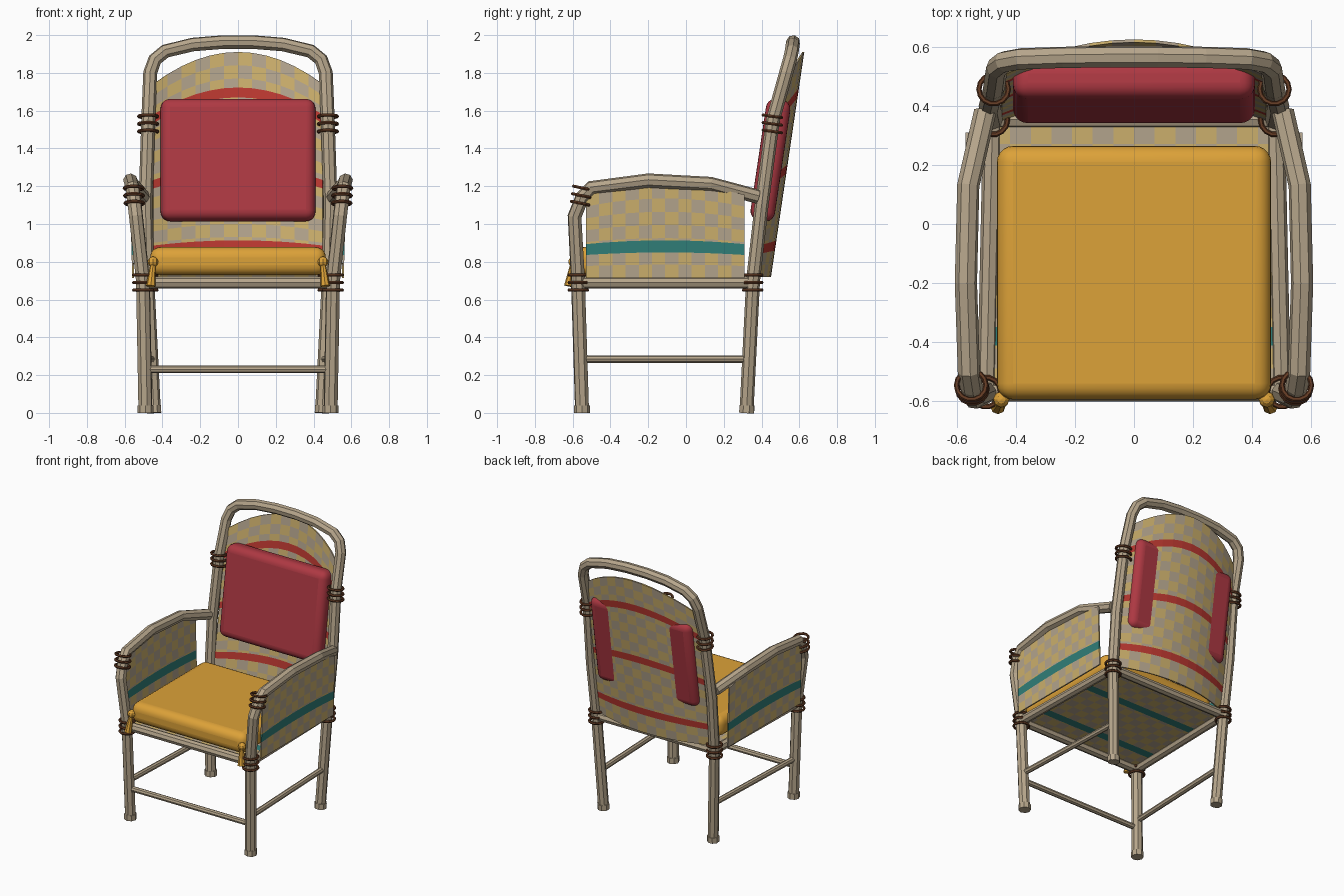
import bpy
from math import radians, floor
from mathutils import Vector

cube = bpy.data.objects.get("Cube")
if cube:
    bpy.data.objects.remove(cube, do_unlink=True)


def material(name, r, g, b):
    m = bpy.data.materials.new(name)
    m.use_nodes = True
    m.diffuse_color = (r, g, b, 1)
    shader = next(n for n in m.node_tree.nodes if n.type == 'BSDF_PRINCIPLED')
    shader.inputs["Base Color"].default_value = (r, g, b, 1)
    shader.inputs["Roughness"].default_value = 0.8
    return m


CANE = material("cane", .47, .38, .26)
STRAW = material("straw yellow", .60, .43, .15)
LINEN = material("linen grey", .45, .37, .265)
TEAL = material("teal stripe", .03, .21, .19)
RED = material("red stripe", .50, .04, .03)
CRIMSON = material("crimson cushion", .42, .04, .055)
GOLD = material("gold cushion", .72, .36, .04)
BROWN = material("brown binding", .13, .045, .018)


def tube(name, points, radius, mat=CANE, sides=8):
    """Faceted rod along a path, turned into a mesh."""
    cu = bpy.data.curves.new(name, 'CURVE')
    cu.dimensions = '3D'
    cu.bevel_depth = radius
    cu.bevel_resolution = (sides - 4) // 2
    cu.use_fill_caps = True
    sp = cu.splines.new('POLY')
    sp.points.add(len(points) - 1)
    for p, co in zip(sp.points, points):
        p.co = (*co, 1)
    sp.use_smooth = False
    ob = bpy.data.objects.new(name, cu)
    bpy.context.collection.objects.link(ob)
    bpy.ops.object.select_all(action='DESELECT')
    ob.select_set(True)
    bpy.context.view_layer.objects.active = ob
    bpy.ops.object.convert(target='MESH')
    ob.data.materials.clear()
    ob.data.materials.append(mat)
    return ob


def mesh_object(name, verts, faces, mats):
    me = bpy.data.meshes.new(name)
    me.from_pydata(verts, [], faces)
    for m in mats:
        me.materials.append(m)
    ob = bpy.data.objects.new(name, me)
    bpy.context.collection.objects.link(ob)
    return ob


def woven_panel(name, surface, nu, nv, stripes, half, stripe_mat):
    """Checked cloth on surface(u, v), with stripes at the given v."""
    us = [i / nu for i in range(nu + 1)]
    vs = [i / nv for i in range(nv + 1)]
    # move out of the way any row line inside a stripe
    vs = [v for v in vs if all(abs(v - s) > half for s in stripes)]
    vs = sorted(vs + [s + d for s in stripes for d in (-half, half)])
    verts = [surface(u, v) for v in vs for u in us]
    w = nu + 1
    faces, kinds = [], []
    for j in range(len(vs) - 1):
        v = (vs[j] + vs[j + 1]) / 2
        for i in range(nu):
            a = j * w + i
            faces.append((a, a + 1, a + w + 1, a + w))
            in_stripe = any(abs(v - s) < half for s in stripes)
            kinds.append(2 if in_stripe else (i + floor(v * nv)) % 2)
    ob = mesh_object(name, verts, faces, (STRAW, LINEN, stripe_mat))
    for poly, kind in zip(ob.data.polygons, kinds):
        poly.material_index = kind
    mod = ob.modifiers.new("cloth thickness", 'SOLIDIFY')
    mod.thickness = .01
    mod.offset = 0
    return ob


def binding(name, centre, tilt=(0, 0, 0), step=(0, 0, .04)):
    """Three stacked wrapping rings."""
    for k in (-1, 0, 1):
        bpy.ops.mesh.primitive_torus_add(
            location=Vector(centre) + k * Vector(step), rotation=tilt,
            major_radius=.05, minor_radius=.009,
            major_segments=14, minor_segments=6)
        ob = bpy.context.object
        ob.name = name
        ob.data.materials.append(BROWN)


def cushion(name, centre, size, bevel, tilt, mat):
    bpy.ops.mesh.primitive_cube_add(size=1, location=centre, rotation=(tilt, 0, 0))
    ob = bpy.context.object
    ob.name = name
    for v in ob.data.vertices:
        v.co = [c * s for c, s in zip(v.co, size)]
    ob.data.materials.append(mat)
    mod = ob.modifiers.new("soft edges", 'BEVEL')
    mod.width = bevel
    mod.segments = 5
    bpy.ops.object.shade_smooth_by_angle(angle=radians(40))
    return ob


# Back legs and the top hoop are one bent cane
half_hoop = [(.445, .32, 0), (.48, .355, .7), (.49, .4, 1.1), (.475, .46, 1.55),
             (.465, .53, 1.8), (.44, .55, 1.87), (.385, .56, 1.915),
             (.24, .565, 1.95), (.08, .567, 1.963)]
hoop = half_hoop + [(-x, y, z) for x, y, z in reversed(half_hoop)]
tube("back_frame", hoop, .037)

for s, side in ((1, "left"), (-1, "right")):
    # Front leg bends over into the armrest
    arm = [(.49, -.55, 0), (.503, -.572, .7), (.54, -.59, 1.04), (.552, -.55, 1.14),
           (.56, -.5, 1.192), (.57, -.2, 1.23), (.562, .13, 1.212), (.505, .38, 1.145)]
    tube("front_leg_and_arm_" + side, [(s * x, y, z) for x, y, z in arm], .038)
    tube("seat_rail_" + side, [(s * .5, -.57, .69), (s * .48, .35, .69)], .032)
    tube("side_stretcher_" + side, [(s * .495, -.56, .285), (s * .46, .335, .285)], .02)
    # Foot collars
    tube("front_foot_" + side, [(s * .49, -.55, 0), (s * .49, -.55, .04)], .042)
    tube("back_foot_" + side, [(s * .446, .321, 0), (s * .447, .323, .04)], .042)
    # Wrapped joints
    binding("front_seat_binding_" + side, (s * .502, -.57, .69))
    binding("back_seat_binding_" + side, (s * .479, .353, .69))
    binding("back_frame_binding_" + side, (s * .476, .457, 1.53), (radians(-8), 0, 0))
    binding("arm_binding_" + side, (s * .55, -.553, 1.15), (radians(-12), 0, 0),
            (s * .002, .006, .04))

    # Woven arm side
    def arm_side(u, v, s=s):
        y = -.53 + .84 * u
        top = 1.205 - .28 * (y + .11) ** 2
        return (s * (.555 + .012 * v), y, .715 + v * (top - .715))
    woven_panel("arm_panel_" + side, arm_side, 12, 7, (.34,), .065, TEAL)

    # Knotted tassel on the seat cushion corner
    bpy.ops.mesh.primitive_uv_sphere_add(segments=8, ring_count=6, radius=.028,
                                         location=(s * .45, -.595, .8))
    knot = bpy.context.object
    knot.name = "tassel_knot_" + side
    knot.data.materials.append(GOLD)
    bpy.ops.mesh.primitive_cone_add(vertices=8, radius1=.026, radius2=.013, depth=.13,
                                    location=(s * .455, -.608, .735),
                                    rotation=(radians(-10), s * radians(-6), 0))
    skirt = bpy.context.object
    skirt.name = "tassel_skirt_" + side
    skirt.data.materials.append(GOLD)

# Cross rails
tube("front_seat_rail", [(-.5, -.57, .69), (.5, -.57, .69)], .032)
tube("back_seat_rail", [(-.48, .355, .69), (.48, .355, .69)], .032)
tube("front_stretcher", [(-.49, -.56, .23), (.49, -.56, .23)], .02)

# Woven seat
woven_panel("seat_panel", lambda u, v: (-.49 + .98 * u, -.56 + .9 * v, .7),
            14, 13, (.2, .68), .035, TEAL)


# Woven curved back
def back_surface(u, v, out=0):
    k = 2 * u - 1
    z = .72 + v * (1.19 - .17 * k * k)
    return (.45 * k, .445 + .148 * (z - .72) - .09 * k * k + out, z)


woven_panel("back_panel", back_surface, 12, 17, (.14, .48, .82), .022, RED)

# Red flecks running down the outside of the back
for s, side in ((1, "left"), (-1, "right")):
    verts, faces = [], []
    for i in range(6):
        u, v = .5 + s * (.34 - .004 * i), .79 - .07 * i
        n = len(verts)
        for du, dv in ((-.022, .006), (.008, -.022), (.022, -.004), (-.006, .022)):
            verts.append(back_surface(u + du, v + dv, .009))
        faces.append((n, n + 1, n + 2, n + 3))
    mesh_object("back_flecks_" + side, verts, faces, (RED,))

# Cushions
cushion("seat_cushion", (0, -.165, .803), (.93, .86, .15), .055, 0, GOLD)
cushion("back_cushion", (0, .447, 1.338), (.82, .13, .65), .05, radians(-8.5), CRIMSON)
